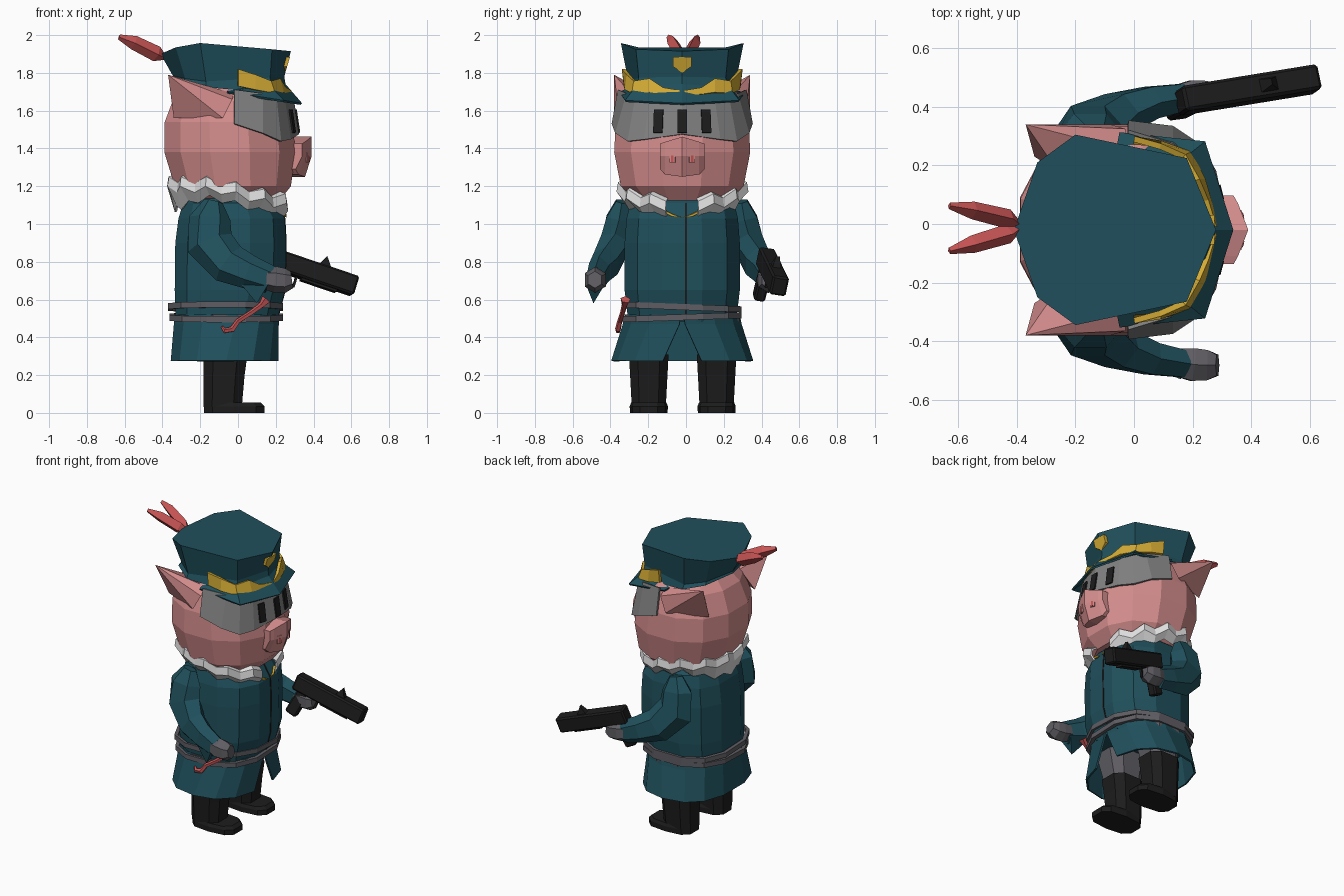
import bpy, bmesh, math, random
from mathutils import Vector, Matrix

if "Cube" in bpy.data.objects:
    bpy.data.objects.remove(bpy.data.objects["Cube"])
random.seed(4)
CY = -0.02  # centre line of the figure, which faces +x


def mat(name, r, g, b):
    m = bpy.data.materials.new(name)
    m.diffuse_color = (r, g, b, 1)
    m.use_nodes = True
    m.node_tree.nodes["Principled BSDF"].inputs["Base Color"].default_value = m.diffuse_color
    return m


TEAL = mat("teal cloth", .014, .08, .107)
PINK = mat("pink skin", .66, .265, .265)
RED = mat("red", .58, .09, .09)
GOLD = mat("gold", .66, .41, .035)
GREY = mat("mask grey", .22, .22, .22)
DARK = mat("dark grey", .115, .11, .125)
BLACK = mat("black", .012, .012, .012)
WHITE = mat("white", .75, .75, .75)


def mesh(name, verts, faces, m, thick=0, offset=0):
    me = bpy.data.meshes.new(name)
    me.from_pydata([tuple(v) for v in verts], [], faces)
    bm = bmesh.new()
    bm.from_mesh(me)
    bmesh.ops.recalc_face_normals(bm, faces=bm.faces)
    bm.to_mesh(me)
    bm.free()
    me.materials.append(m)
    o = bpy.data.objects.new(name, me)
    bpy.context.collection.objects.link(o)
    if thick:
        s = o.modifiers.new("thickness", 'SOLIDIFY')
        s.thickness, s.offset = thick, offset
    return o


def loft(name, rings, m, closed=True, caps=True, thick=0):
    n = len(rings[0])
    faces = []
    for i in range(len(rings) - 1):
        for j in range(n if closed else n - 1):
            k = (j + 1) % n
            faces.append((i*n + j, i*n + k, (i+1)*n + k, (i+1)*n + j))
    if caps and closed:
        faces += [tuple(range(n)), tuple(range((len(rings)-1)*n, len(rings)*n))]
    return mesh(name, [v for r in rings for v in r], faces, m, thick)


def oval(a, z, x0, x1, hw, p, cy=CY, k=1):
    f = lambda t: k*math.copysign(abs(t) ** (2 / p), t)
    return Vector(((x0 + x1)/2 + (x1 - x0)/2*f(math.cos(a)), cy + hw*f(math.sin(a)), z))


def ring(z, x0, x1, hw, n=12, p=2.5, cy=CY):
    k = 1/math.cos(math.pi/n) ** (2/p)  # flats reach the given extents
    return [oval((i + .5)*math.tau/n, z, x0, x1, hw, p, cy, k) for i in range(n)]


def tube(name, pts, radii, m, n=6, flat=1):
    pts = [Vector(p) for p in pts]
    rings = []
    for i, p in enumerate(pts):
        t = (pts[min(i+1, len(pts)-1)] - pts[max(i-1, 0)]).normalized()
        u = t.cross(Vector((0, 1, 0))).normalized()
        v = t.cross(u)*flat
        rings.append([p + radii[i]*(math.cos(k*math.tau/n)*u + math.sin(k*math.tau/n)*v)
                      for k in range(n)])
    return loft(name, rings, m)


def box(name, c, s, m, mw=None, bevel=0, rot=0, turn=0):
    bm = bmesh.new()
    bmesh.ops.create_cube(bm, size=1)
    bm.transform(Matrix.Diagonal((*s, 1)))
    if bevel:
        bmesh.ops.bevel(bm, geom=bm.edges[:], offset=bevel, segments=1, affect='EDGES')
    bm.transform((mw or Matrix()) @ Matrix.Translation(c) @ Matrix.Rotation(turn, 4, 'Z')
                 @ Matrix.Rotation(rot, 4, 'Y'))
    me = bpy.data.meshes.new(name)
    bm.to_mesh(me)
    bm.free()
    me.materials.append(m)
    bpy.context.collection.objects.link(bpy.data.objects.new(name, me))


def mirror_outline(half, closed):
    """Mirror a half outline that ends on the centre line (and starts there if closed)."""
    back = half[-2:0:-1] if closed else half[-2::-1]
    return [Vector((x, CY + y, z)) for x, y, z in half] + [Vector((x, CY - y, z)) for x, y, z in back]


# Boots, trousers
for cy in (-.197, .162):
    loft("foot", [ring(z, -.18, x, w, 10, 3, cy) for z, x, w in
                  ((0, .14, .096), (.035, .14, .098), (.055, .12, .09))], BLACK)
    loft("boot", [ring(.03, -.182, .02, .09, 8, 3, cy), ring(.2, -.182, .035, .099, 8, 3, cy),
                  ring(.31, -.185, .05, .105, 8, 3, cy)], BLACK)
    loft("trouser_leg", [ring(.3, -.17, .04, .093, 8, 3, cy), ring(.52, -.2, .1, .125, 8, 3, cy)], DARK)

# Coat body and split skirt
body = [(.48, -.33, .205, .285), (.65, -.335, .25, .305), (.9, -.332, .255, .305),
        (1.03, -.315, .248, .295), (1.11, -.29, .2, .275), (1.17, -.22, .12, .2)]
loft("coat_body", [ring(*b) for b in body], TEAL)
mesh("coat_seam", [(x + .001, CY + .02 + s, z) for z, _, x, _ in body[:5] for s in (-.005, .005)],
     [(2*i, 2*i+1, 2*i+3, 2*i+2) for i in range(4)], BLACK, .004)
skirt = []
for z, x0, x1, hw, a0 in ((.52, -.335, .215, .3, .01), (.47, -.34, .21, .31, .02),
                          (.275, -.356, .212, .37, .2)):
    skirt.append([oval(a0 + (math.tau - 2*a0)*i/13, z, x0, x1, hw, 2.5) for i in range(14)])
loft("coat_skirt", skirt, TEAL, closed=False, thick=.012)

# Two loose belts
for zc, e, k in ((.56, .0, -.012), (.507, .008, .01)):
    r = []
    for dz, g in ((-.016, .0), (-.016, .025), (.016, .025), (.016, .0)):
        o = ring(zc + dz, -.345 - g + e, .212 + g, .30 + g*.6)
        r.append([v + Vector((0, 0, k*v.y/.3)) for v in o])
    loft("belt", r + [r[0]], DARK, caps=False)

# Curved red tool hung on the belt
tube("red_hook", [(-.085, -.35, .455), (-.07, -.36, .435), (-.03, -.36, .442), (0, -.35, .485),
                  (.07, -.335, .53), (.125, -.325, .57), (.15, -.32, .60)],
     [.008, .015, .016, .014, .014, .016, .028], RED, 5)

# Arms, hands
for s, dy in ((-1, 0), (1, -.045)):
    P = lambda x, y, z: (x, s*y + dy, z)
    tube("sleeve", [P(-.13, .34, 1.12), P(-.15, .355, 1.03), P(-.15, .375, .9), P(-.05, .425, .79),
                    P(.06, .46, .745), P(.17, .478, .705)], [.05, .11, .125, .11, .09, .075],
         TEAL, 6, .7)
    tube("glove", [P(.13, .47, .715), P(.2, .48, .705), P(.25, .482, .7), P(.285, .482, .705)],
         [.055, .07, .065, .045], DARK, 6, .92)
mesh("cuff_point", [(.16, -.53, .68), (.16, -.43, .68), (.0, -.47, .7), (.1, -.49, .58)],
     [(0, 1, 2), (0, 1, 3), (1, 2, 3), (2, 0, 3)], TEAL)

# Pistol
ax = Vector((.46, .075, -.155)).normalized()
side = Vector((0, 0, 1)).cross(ax).normalized()
G = Matrix((ax, side, ax.cross(side))).transposed().to_4x4()
G = Matrix.Translation((.16, .42, .825)) @ G @ Matrix.Rotation(-.15, 4, 'X')
box("pistol_slide", (.245, 0, 0), (.495, .088, .105), BLACK, G, .01)
box("pistol_grip", (.06, 0, -.12), (.08, .06, .2), BLACK, G, .01, .15)
box("pistol_rail", (.3, 0, -.05), (.2, .05, .03), BLACK, G)
box("trigger_guard", (.14, 0, -.105), (.08, .016, .012), BLACK, G)
box("trigger_guard_front", (.175, 0, -.075), (.012, .016, .06), BLACK, G)
mesh("pistol_sight", [G @ Vector(v) for v in ((.27, -.025, .045), (.34, -.025, .045), (.34, .025, .045),
     (.27, .025, .045), (.3, -.01, .105), (.3, .01, .105))],
     [(0, 1, 2, 3), (0, 1, 4), (2, 3, 5), (1, 2, 5, 4), (3, 0, 4, 5)], BLACK)

# Ruffled collar, open at the front, with a chain
N = 25
rows = [[], [], [], []]
for i in range(N):
    a = .27 + (math.tau - .54)*i/(N - 1)
    w = (.05 if i % 2 else -.03) + random.uniform(-.02, .02)
    back = (1 - math.cos(a))/2
    zc = 1.1 + .1*min(1, back*1.6) + (.016 if i % 2 else -.016)
    for r, (g, dz) in enumerate(((.82, .06), (1 + w, .03), (1.02 + w, -.015),
                                 (.9, -.06 - .06*max(0, back - .75)*4))):
        rows[r].append(Vector((-.045 + .315*g*math.cos(a), CY + .325*g*math.sin(a), zc + dz)))
loft("ruffled_collar", rows, WHITE, closed=False, thick=.012)
tube("neck_chain", [(.225, CY - .1, 1.07), (.25, CY - .05, 1.045), (.258, CY, 1.035),
                    (.25, CY + .05, 1.045), (.225, CY + .1, 1.07)], [.009]*5, GOLD, 4)

# Head, snout, ears
loft("head", [ring(*h, 12, 2.2) for h in (
    (1.125, -.25, .22, .25), (1.2, -.335, .28, .325), (1.38, -.39, .305, .36),
    (1.54, -.388, .288, .352), (1.68, -.335, .24, .305), (1.77, -.25, .14, .22))], PINK)
loft("snout", [[Vector(v) for v in ((.2, CY + y, lo), (xf - .035, CY + y, lo), (xf, CY + y, 1.36),
                                    (xf, CY + y, hi), (.2, CY + y, hi))]
               for y, xf, lo, hi in ((-.117, .34, 1.29, 1.425), (-.09, .355, 1.262, 1.435), (0, .39, 1.25, 1.462),
                                     (.09, .355, 1.262, 1.435), (.117, .34, 1.29, 1.425))], PINK)
for s in (-1, 1):
    box("nostril", (.368, CY + s*.052, 1.352), (.008, .032, .055), PINK, turn=s*.35)
    box("nostril_hole", (.372, CY + s*.052, 1.345), (.004, .014, .035), RED, turn=s*.35)
    E = [(-.37, s*.36, 1.79), (-.02, s*.27, 1.69), (-.03, s*.345, 1.66), (-.08, s*.36, 1.56),
         (-.34, s*.25, 1.56), (-.26, s*.2, 1.7)]
    mesh("ear", [(x, CY + y, z) for x, y, z in E],
         [(0, 1, 2), (0, 2, 3), (0, 3, 4), (0, 4, 5), (0, 5, 1), (1, 2, 3, 4, 5)], PINK)

# Visor mask with three slots
lo = [(-.02, .368, 1.53), (.13, .35, 1.48), (.225, .287, 1.437), (.275, .2, 1.447), (.318, 0, 1.475)]
hi = [(-.02, .335, 1.71), (.13, .29, 1.69), (.2, .245, 1.67), (.243, .17, 1.66), (.29, 0, 1.66)]
loft("visor_mask", [mirror_outline(lo, False), mirror_outline(hi, False)], GREY, closed=False, thick=.012)
for y in (-.127, 0, .127):
    box("visor_slot", (.316 - abs(y)*.22, CY + y, 1.545), (.009, .05, .125), BLACK,
        rot=-.15, turn=.25*y/.127)

# Cap: flared crown, band, peak
loft("cap", [mirror_outline(h, True) for h in (
    [(-.41, 0, 1.9), (-.33, .23, 1.935), (-.2, .325, 1.958), (.18, .245, 1.925), (.28, 0, 1.915)],
    [(-.345, 0, 1.785), (-.28, .2, 1.77), (-.17, .285, 1.755), (.17, .23, 1.775), (.245, 0, 1.78)],
    [(-.345, 0, 1.77), (-.29, .22, 1.755), (-.17, .3, 1.725), (.18, .25, 1.69), (.26, 0, 1.69)])], TEAL)
loft("cap_peak", [mirror_outline(h, False) for h in (
    [(-.06, .28, 1.7), (.16, .235, 1.735), (.24, 0, 1.745)],
    [(-.05, .33, 1.695), (.24, .3, 1.65), (.335, 0, 1.635)])], TEAL, closed=False, thick=.012)

# Gold leaves and badge
for s in (-1, 1):
    T = [(0, .31, 1.82), (.09, .285, 1.79), (.17, .25, 1.755), (.215, .17, 1.768), (.245, .1, 1.72), (.272, .01, 1.705)]
    B = [(0, .3, 1.73), (.09, .295, 1.71), (.19, .26, 1.69), (.235, .17, 1.695), (.255, .1, 1.685), (.278, .01, 1.68)]
    loft("gold_leaf", [[Vector((x, CY + s*y, z)) for x, y, z in r] for r in (T, B)],
         GOLD, closed=False, thick=.02)
badge = [(-.05, 1.885), (.05, 1.885), (.05, 1.835), (0, 1.8), (-.05, 1.835)]
loft("cap_badge", [[Vector((x + (z - 1.84)*.3, CY + y, z)) for y, z in badge] for x in (.225, .262)], GOLD)

# Tail feathers on the cap
for y0, y1 in ((.01, .062), (-.03, -.092)):
    tube("feather", [(-.385, CY/2, 1.88), (-.43, y0*.5 + y1*.2, 1.9), (-.55, y1*.75, 1.96), (-.63, y1, 1.99)],
         [.012, .042, .038, .014], RED, 4, .8)
